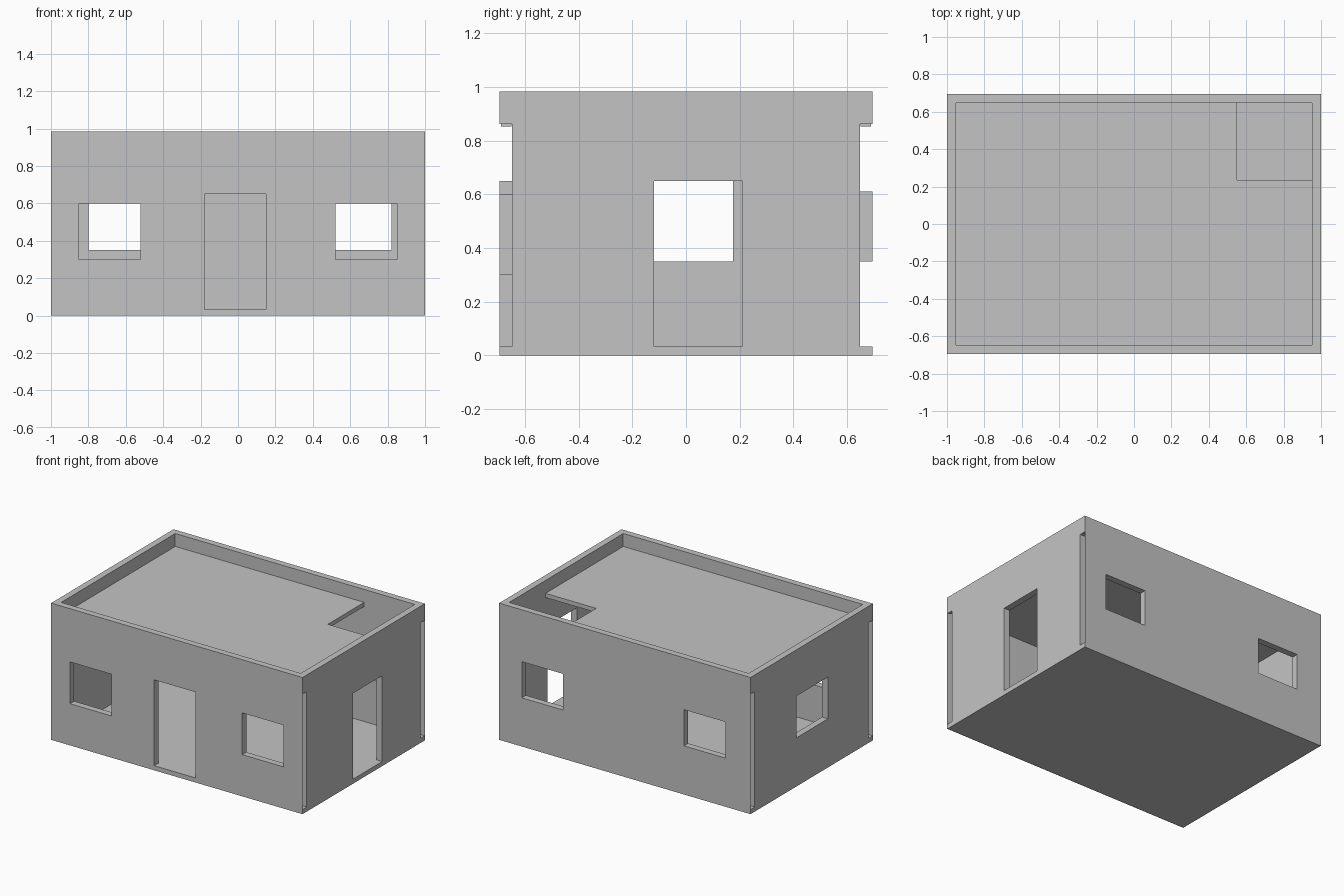
import bpy, bmesh

cube = bpy.data.objects.get("Cube")
if cube:
    bpy.data.objects.remove(cube, do_unlink=True)

# One plain grey for the whole shell
grey = bpy.data.materials.new("plain_grey")
grey.use_nodes = True
colour = (0.55, 0.55, 0.55, 1)
grey.diffuse_color = colour
grey.node_tree.nodes["Principled BSDF"].inputs["Base Color"].default_value = colour

X, Y, H = 1.0, 0.695, 0.983      # half length, half depth, height
T = 0.047                        # wall thickness
FLOOR, HEAD, ROOF = 0.033, 0.863, 0.89
IX, IY = X - T, Y - T


def finish(name, bm):
    mesh = bpy.data.meshes.new(name)
    bm.to_mesh(mesh)
    bm.free()
    mesh.materials.append(grey)
    obj = bpy.data.objects.new(name, mesh)
    bpy.context.collection.objects.link(obj)
    return obj


def box(name, lo, hi):
    bm = bmesh.new()
    bmesh.ops.create_cube(bm, size=1)
    for v in bm.verts:
        v.co = [lo[i] if v.co[i] < 0 else hi[i] for i in range(3)]
    return finish(name, bm)


def panel(name, place, u_half, inner_half, v_lo, v_hi, openings, depth):
    """Two parallel skins with rectangular openings and their reveals.
    place(u, v, d) maps panel coordinates to space, d going inwards."""
    us = sorted({-u_half, u_half} | {u for o in openings for u in o[:2]})
    vs = sorted({v_lo, v_hi} | {v for o in openings for v in o[2:]})
    bm = bmesh.new()

    def point(u, v, inside):
        if inside:
            u = max(-inner_half, min(inner_half, u))
        return bm.verts.new(place(u, v, depth if inside else 0))

    def is_open(i, j):
        if not (0 <= i < len(us) - 1 and 0 <= j < len(vs) - 1):
            return False
        u, v = (us[i] + us[i + 1]) / 2, (vs[j] + vs[j + 1]) / 2
        return any(a < u < b and c < v < d for a, b, c, d in openings)

    for i in range(len(us) - 1):
        for j in range(len(vs) - 1):
            if is_open(i, j):
                continue
            ring = [(us[i], vs[j]), (us[i + 1], vs[j]),
                    (us[i + 1], vs[j + 1]), (us[i], vs[j + 1])]
            bm.faces.new([point(*p, False) for p in ring])
            bm.faces.new([point(*p, True) for p in reversed(ring)])
            # Reveals towards neighbouring openings
            for k, (di, dj) in enumerate([(0, -1), (1, 0), (0, 1), (-1, 0)]):
                if is_open(i + di, j + dj):
                    p, q = ring[k], ring[(k + 1) % 4]
                    bm.faces.new([point(*q, False), point(*p, False),
                                  point(*p, True), point(*q, True)])
    bmesh.ops.remove_doubles(bm, verts=bm.verts, dist=0.0005)
    bmesh.ops.dissolve_degenerate(bm, edges=bm.edges, dist=0.0005)
    return finish(name, bm)


# Long hollow walls, open at their ends
panel("front_wall", lambda u, v, d: (u, -Y + d, v), X, IX, 0, H,
      [(-0.85, -0.52, 0.3, 0.6), (-0.18, 0.15, FLOOR, 0.65),
       (0.52, 0.85, 0.3, 0.6)], T)
panel("back_wall", lambda u, v, d: (-u, Y - d, v), X, IX, 0, H,
      [(-0.82, -0.49, 0.35, 0.61), (0.47, 0.8, 0.35, 0.61)], T)

# Short walls with a tall slot at each corner
slots = [(-Y, -IY, FLOOR, HEAD), (IY, Y, FLOOR, HEAD)]
panel("left_wall", lambda u, v, d: (X - d, u, v), Y, IY, 0, H,
      [(-0.12, 0.21, FLOOR, 0.65)] + slots, T)
panel("right_wall", lambda u, v, d: (-X + d, -u, v), Y, IY, 0, H,
      [(-0.175, 0.185, 0.35, 0.65)] + slots, T)

# Floor slab, roof slab with corner hatch
e = 0.001
box("floor_slab", (-X + e, -Y + e, 0), (X - e, Y - e, FLOOR))
panel("roof_slab", lambda u, v, d: (u, v, ROOF - d), IX, IX, -IY, IY,
      [(0.55, IX, 0.235, IY)], 0.03)

# Flat coping closing the tops of all four walls
bm = bmesh.new()
corners = [(-1, -1), (1, -1), (1, 1), (-1, 1)]
outer = [bm.verts.new((a * X, b * Y, H)) for a, b in corners]
inner = [bm.verts.new((a * IX, b * IY, H)) for a, b in corners]
for k in range(4):
    n = (k + 1) % 4
    bm.faces.new([outer[k], outer[n], inner[n], inner[k]])
finish("parapet_coping", bm)

# Head strips inside the long hollow walls
for name, s in (("front_head_strip", -1), ("back_head_strip", 1)):
    ys = sorted((s * (IY + 0.002), s * (Y - 0.006)))
    box(name, (-IX, ys[0], 0.853), (IX, ys[1], 0.867))
